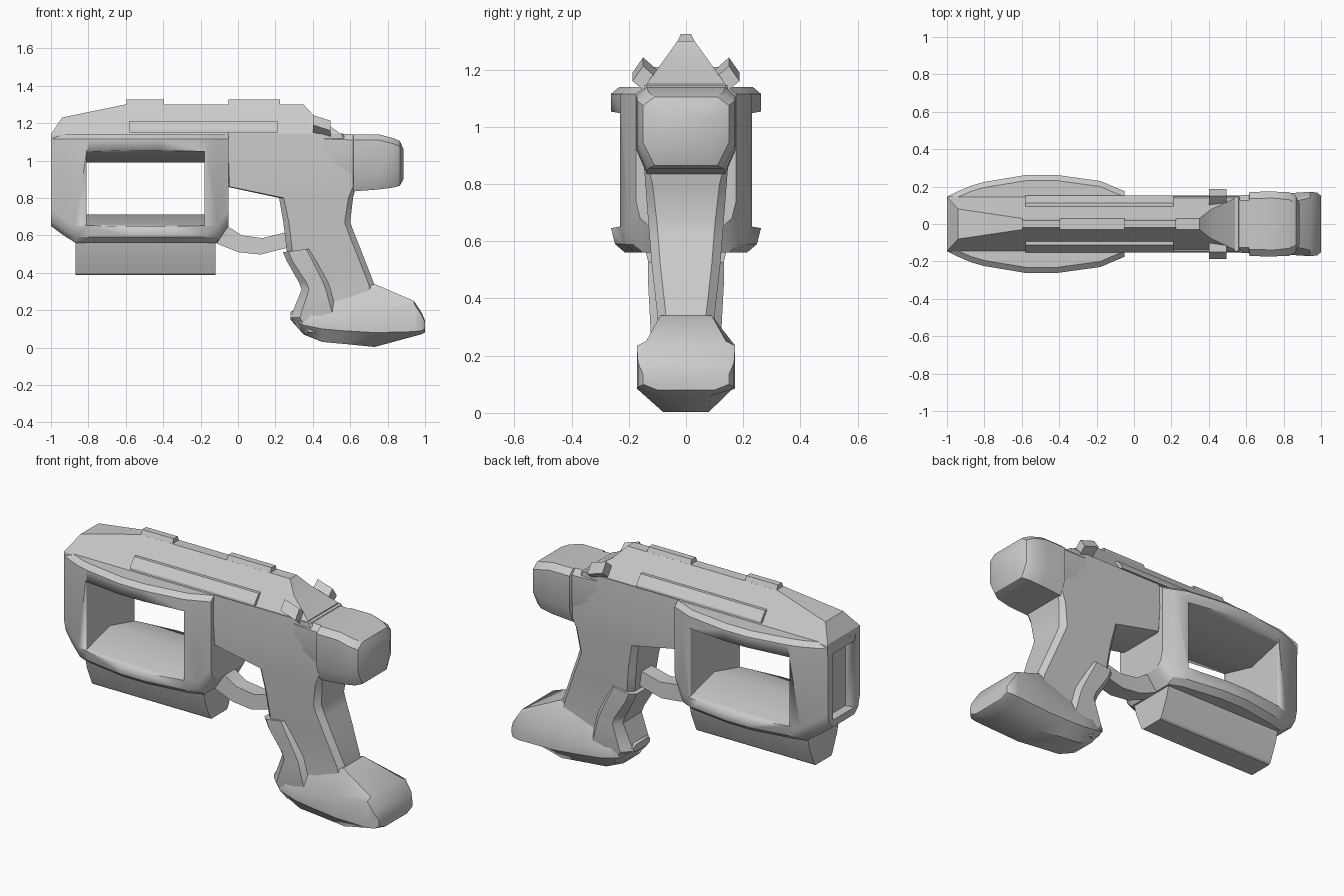
import bpy, bmesh, math

if "Cube" in bpy.data.objects:
    bpy.data.objects.remove(bpy.data.objects["Cube"])


def loft(name, rings, angle=32):
    """Skin a list of equal-length closed rings of 3D points and cap both ends."""
    bm = bmesh.new()
    vs = [[bm.verts.new(p) for p in r] for r in rings]
    n = len(vs[0])
    for a, b in zip(vs, vs[1:]):
        for i in range(n):
            j = (i + 1) % n
            bm.faces.new((a[i], a[j], b[j], b[i]))
    bm.faces.new(vs[0])
    bm.faces.new(vs[-1])
    bmesh.ops.recalc_face_normals(bm, faces=bm.faces)
    me = bpy.data.meshes.new(name)
    bm.to_mesh(me)
    bm.free()
    ob = bpy.data.objects.new(name, me)
    bpy.context.collection.objects.link(ob)
    bpy.ops.object.select_all(action='DESELECT')
    ob.select_set(True)
    bpy.context.view_layer.objects.active = ob
    bpy.ops.object.shade_smooth_by_angle(angle=math.radians(angle))
    return ob


def ring_x(x, half):
    """Symmetric cross-section at x from (y, z) points, listed top to bottom."""
    return [(x, y, z) for y, z in half] + [(x, -y, z) for y, z in reversed(half)]


def ring_z(z, x0, x1, w, c=0.03, dz=0.0):
    """Chamfered rectangle at height z; dz raises the rear end."""
    p = [(x0, w - c), (x0 + c, w), (x1 - c, w), (x1, w - c)]
    p += [(x, -y) for x, y in reversed(p)]
    return [(x, y, z + dz * (x - x0) / (x1 - x0)) for x, y in p]


def cut(target, cutter):
    cutter.hide_render = True
    cutter.display_type = 'WIRE'
    m = target.modifiers.new(cutter.name, 'BOOLEAN')
    m.object = cutter
    m.operation = 'DIFFERENCE'
    m.solver = 'EXACT'


# Bulged front frame with a see-through window and a recessed nose
frame = loft("front_frame", [
    ring_x(x, [(w - .03, 1.14), (w, 1.115), (w, zb + .09), (w - .015, zb + .03), (w - .05, zb)])
    for x, w, zb in [(-1, .145, .65), (-.94, .175, .605), (-.87, .205, .56), (-.8, .225, .56),
                     (-.57, .263, .56), (-.42, .263, .56), (-.18, .23, .56),
                     (-.11, .20, .56), (-.05, .175, .65)]])
window = loft("window_cutter", [
    [(-.81, y, z0), (-.18, y, z0), (-.18, y, z1), (-.81, y, z1)]
    for y, z0, z1 in [(-.3, .64, 1.06), (-.21, .655, 1.045), (0, .71, .99),
                      (.21, .655, 1.045), (.3, .64, 1.06)]])
cut(frame, window)
nose = loft("nose_cutter", [
    ring_x(x, [(w, 1.11), (w, .69)]) for x, w in [(-1.05, .11), (-.95, .085)]])
cut(frame, nose)


# Sloped roof of the receiver: a wedge section trimmed by the side outline
def roof_half(z):
    return .03 + (1.30 - z) / .16 * .115


loft("upper_receiver", [
    ring_x(x, [(roof_half(z), z), (.147, min(z - .005, 1.135)), (.147, 1.07)])
    for x, z in [(-1, 1.14), (-.94, 1.23), (-.6, 1.30), (.35, 1.30), (.41, 1.235), (.54, 1.15)]], 20)

# Raised tabs along the ridge
for i, (x0, x1) in enumerate([(-.595, -.395), (-.05, .225)]):
    loft(f"ridge_tab_{i + 1}", [ring_x(x, [(.018, 1.325), (.032, 1.295)]) for x in (x0, x1)])

# Side rails and rear sights, one per side
for side, s in (("left", 1), ("right", -1)):
    loft(f"side_rail_{side}", [
        [(x, s * y, z) for y, z in [(.1, 1.15), (.152, 1.15), (.15, 1.162), (.112, 1.21), (.08, 1.21)]]
        for x in (-.58, .21)], 15)
    loft(f"rear_sight_{side}", [
        [(x, s * y, z - d) for y, z in [(.09, 1.19), (.15, 1.243), (.187, 1.19), (.125, 1.14)]]
        for x, d in ((.40, 0), (.495, .03))])

# Rear receiver running down into the handle
loft("receiver_and_handle", [
    ring_z(1.145, -.06, .56, .147, .01), ring_z(1.0, -.06, .63, .152, .01),
    ring_z(.86, -.06, .63, .147, .015), ring_z(.80, .22, .615, .142, .025),
    ring_z(.67, .242, .60, .132), ring_z(.61, .25, .622, .127),
    ring_z(.52, .26, .658, .12), ring_z(.34, .36, .728, .10), ring_z(.2, .38, .76, .10)])

# Rounded rear knob
loft("rear_knob", [
    ring_x(x, [(w - c, zt), (w, zt - .03), (w, zb + .08), (w - c, zb)])
    for x, w, c, zb, zt in [(.46, .15, .02, .93, 1.145), (.614, .155, .03, .86, 1.14),
                            (.618, .172, .035, .835, 1.14), (.75, .173, .035, .845, 1.14),
                            (.83, .17, .04, .855, 1.12), (.865, .15, .04, .865, 1.105),
                            (.885, .11, .03, .90, 1.06)]])

# Raised front grip panel
loft("front_grip", [
    ring_z(.51, .24, .395, .133, .03, .02), ring_z(.46, .262, .43, .133, .03),
    ring_z(.35, .325, .495, .127, .04), ring_z(.31, .34, .51, .125, .04),
    ring_z(.16, .28, .56, .125, .05), ring_z(.08, .34, .56, .105, .04)])

# Flared grip base
loft("grip_base", [
    ring_x(x, [(wt, zc), (w, zs), (w, zl), (wb, zb)])
    for x, wt, zc, w, zs, zl, wb, zb in [
        (.28, .05, .19, .075, .18, .16, .05, .15),
        (.35, .08, .22, .12, .18, .12, .07, .07),
        (.45, .09, .25, .135, .15, .10, .08, .03),
        (.56, .09, .28, .143, .155, .09, .08, .02),
        (.73, .09, .34, .158, .20, .08, .08, .003),
        (.94, .14, .25, .172, .235, .085, .085, .06),
        (.98, .14, .19, .168, .175, .09, .09, .07),
        (1.0, .12, .145, .15, .135, .10, .10, .08)]], 40)

# Keel under the frame
loft("under_barrel", [
    ring_x(x, [(.145, .58), (.125, .50), (.08, .395), (.07, .387)]) for x in (-.87, -.12)], 25)

# Trigger guard strap
loft("trigger_guard", [
    [(xt, -.045, zt), (xt, .045, zt), (xb, .05, zb), (xb, -.05, zb)]
    for xt, zt, xb, zb in [(-.08, .67, -.14, .57), (-.05, .645, -.10, .55), (.02, .60, 0, .51),
                           (.13, .585, .12, .497), (.25, .615, .25, .53), (.30, .63, .30, .54)]])
